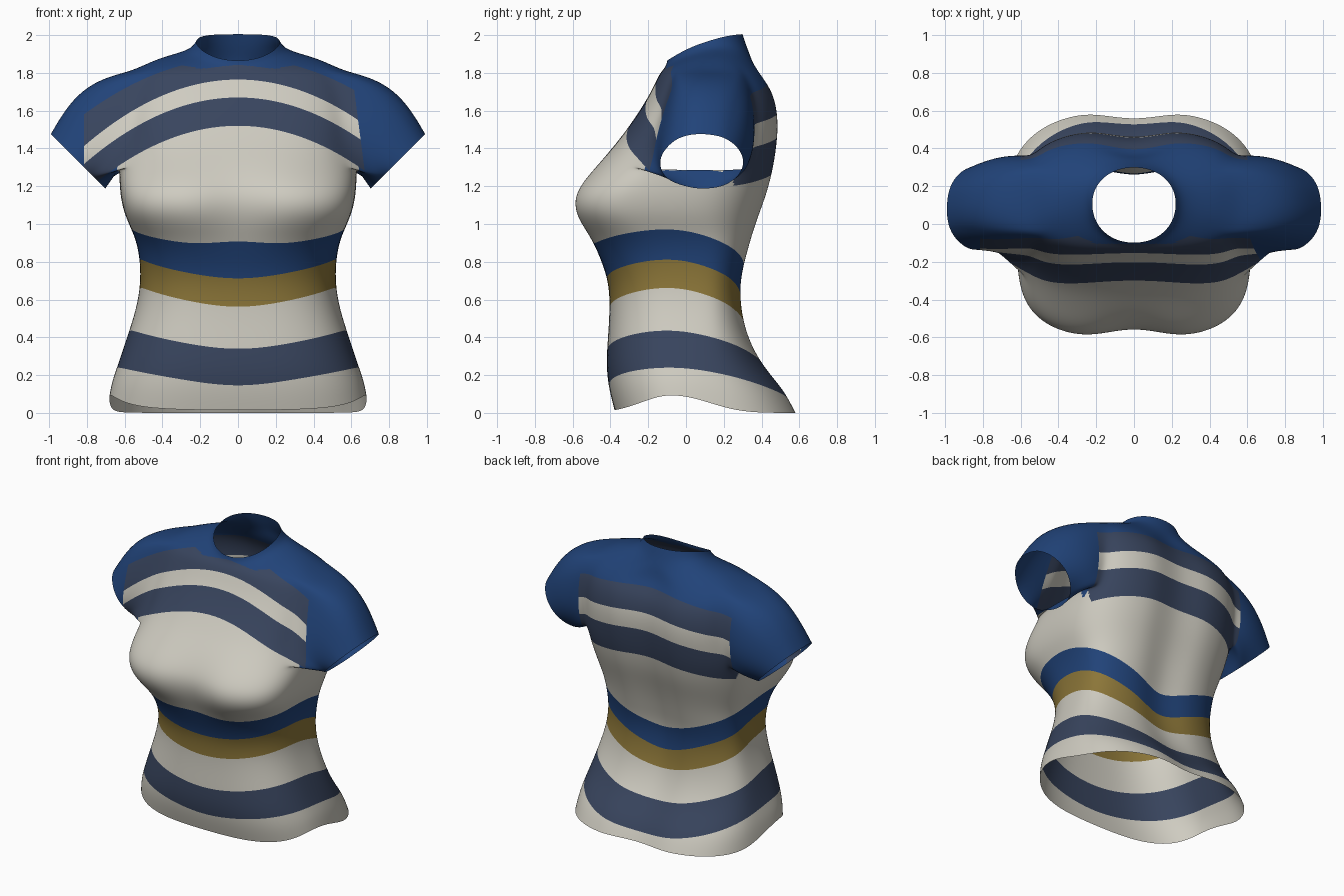
import bpy, bmesh, math
from mathutils import Vector

if "Cube" in bpy.data.objects:
    bpy.data.objects.remove(bpy.data.objects["Cube"])

def material(name, rgb):
    m = bpy.data.materials.new(name)
    m.diffuse_color = (*rgb, 1)
    m.use_nodes = True
    m.node_tree.nodes["Principled BSDF"].inputs["Base Color"].default_value = m.diffuse_color
    return m

WHITE, NAVY, BLUE, GOLD = range(4)
MATS = [material("off_white", (.62, .60, .53)), material("navy_grey", (.040, .059, .112)),
        material("royal_blue", (.015, .056, .19)), material("old_gold", (.26, .18, .04))]

# Torso sections: height, half width, front y, back y
ROWS = [(0.0, .685, -.38, .60), (.12, .67, -.41, .54), (.25, .635, -.425, .42), (.4, .59, -.415, .34),
        (.55, .54, -.405, .305), (.7, .515, -.41, .30), (.85, .525, -.475, .34), (.95, .555, -.54, .37),
        (1.05, .605, -.61, .405), (1.17, .63, -.615, .45), (1.3, .63, -.495, .48), (1.4, .62, -.395, .495),
        (1.5, .62, -.315, .505), (1.6, .62, -.245, .50), (1.7, .60, -.185, .475), (1.79, .55, -.145, .41),
        (1.845, .42, -.12, .35), (1.89, .255, -.105, .322), (1.935, .222, -.10, .30)]
N = 32
ARM_LO, ARM_HI, ARM_HALF = 10, 15, 3      # armhole rows and half its columns

def spow(v, p):
    return math.copysign(abs(v) ** p, v)

def torso_point(row, j):
    z, hw, yf, yb = row
    a = 2 * math.pi * j / N
    s, c = math.sin(a), math.cos(a)
    p = .72 if z < 1.83 else .95
    x = hw * spow(s, p)
    bust = math.exp(-((z - 1.1) / .17) ** 2)
    yc = .03 + .04 * z - .13 * bust
    if c > 0:
        y = yc - (yc - yf) * c ** (p - .26 * bust)
        y += .075 * bust * math.exp(-(x / .16) ** 2)
    else:
        y = yc + (yb - yc) * (-c) ** p
        if z < 1.8:
            y -= .055 * math.exp(-(x / .13) ** 2)          # spine hollow
    lift = max(0, 1 - z / .3)
    z += .1 * lift * math.exp(-((y + .06) / .23) ** 2)     # hem rises at the sides
    if 1.6 < row[0] < 1.86:
        z += .025 * s * s                                  # fuller shoulder
    tilt = max(0, (row[0] - 1.79) / .145)
    z += tilt * (.03 * s * s - .07 * c)                    # neck tilts to the front
    return Vector((x, y, z))

# Torso sheet with two armholes
bm = bmesh.new()
grid = [[bm.verts.new(torso_point(r, j)) for j in range(N)] for r in ROWS]
def in_armhole(i, j):
    return ARM_LO <= i < ARM_HI and any(c - ARM_HALF <= j < c + ARM_HALF for c in (N // 4, 3 * N // 4))
for i in range(len(ROWS) - 1):
    for j in range(N):
        if not in_armhole(i, j):
            k = (j + 1) % N
            bm.faces.new((grid[i][j], grid[i][k], grid[i + 1][k], grid[i + 1][j]))

# Sleeves grown from each armhole to a slanted cuff
STEPS = 5
for side, col in ((1, N // 4), (-1, 3 * N // 4)):
    a, b = col - ARM_HALF, col + ARM_HALF
    loop = [grid[ARM_LO][j] for j in range(a, b)] + [grid[i][b] for i in range(ARM_LO, ARM_HI)]
    loop += [grid[ARM_HI][j] for j in range(b, a, -1)] + [grid[i][a] for i in range(ARM_HI, ARM_LO, -1)]
    start = [v.co.copy() for v in loop]
    prev = loop
    for n in range(1, STEPS + 1):
        t = n / STEPS
        ring = []
        for p in start:
            ang = math.atan2((p.y - .095) / .27, (p.z - 1.545) / .25)
            u, w = math.cos(ang), math.sin(ang)
            cuff = Vector((side * (.845 + .148 * u), .083 + .225 * w, 1.33 + .148 * u))
            bulge = Vector((side * .045, 0, .07)) * max(0, u) + Vector((0, .025, 0)) * max(0, w)
            ring.append(bm.verts.new(p.lerp(cuff, t) + bulge * math.sin(math.pi * t)))
        for k in range(len(ring)):
            m = (k + 1) % len(ring)
            bm.faces.new((prev[k], prev[m], ring[m], ring[k]))
        prev = ring
bmesh.ops.recalc_face_normals(bm, faces=bm.faces)
cage = bpy.data.meshes.new("shirt_cage")
bm.to_mesh(cage)
bm.free()

# Smooth the cage into the final cloth
shirt = bpy.data.objects.new("shirt", cage)
bpy.context.collection.objects.link(shirt)
sub = shirt.modifiers.new("smooth", 'SUBSURF')
sub.levels = sub.render_levels = 3
bpy.context.view_layer.update()
cloth = bpy.data.meshes.new_from_object(shirt.evaluated_get(bpy.context.evaluated_depsgraph_get()))
shirt.modifiers.clear()
shirt.data = cloth
cloth.name = "shirt"
cloth.materials.clear()
for m in MATS:
    cloth.materials.append(m)

# Stripe heights, following the curve of each stripe round the body
def waist_h(x, y, z):
    a = math.atan2(abs(x), -y * 1.2)
    drop = .085 + .07 * min(1, max(0, (z - .2) / .35))       # how far stripes sink at the back
    b = drop / 2
    k = .1 - b
    return z - ((.1 - b) / 2 - .01 + b * math.cos(a) - (.09 + b) / 2 * math.cos(2 * a) - .1 * b + .005)

def blue_top(x, y, z):
    return waist_h(x, y, z) - .88 - (.035 * math.exp(-(x / .2) ** 2) if y < 0 else 0)

def chest_h(x, y, z):
    return z + .53 * x * x

def back_h(x, y, z):
    return z + .22 * x * x

def yoke(x, y, z):
    return z - 1.88 + .45 * x * x

def raglan(x, y, z):
    return x - .61 - .13 * (1.75 - z) if x > 0 else -x - .815

WAIST, CHEST, BACK = (.15, .345, .57, .72), (1.52, 1.67, 1.765), (1.275, 1.47, 1.595, 1.755)
low = lambda c: c.z < 1.15
chest = lambda c: c.z > 1.15 and c.y < .02 and abs(c.x) < .9
back = lambda c: c.z > 1.15 and c.y > .22 and abs(c.x) < .7
cuts = [(lambda x, y, z, t=t: waist_h(x, y, z) - t, low) for t in WAIST] + [(blue_top, low)]
cuts += [(lambda x, y, z, t=t: chest_h(x, y, z) - t, chest) for t in CHEST]
cuts += [(yoke, chest), (raglan, chest)]
cuts += [(lambda x, y, z, t=t: back_h(x, y, z) - t, back) for t in BACK]
cuts += [(lambda x, y, z: abs(x) - .6, back)]

# Cut clean stripe edges into the cloth
bm = bmesh.new()
bm.from_mesh(cloth)
for field, region in cuts:
    val = {v: field(*v.co) for v in bm.verts if region(v.co)}
    new = [v for v, f in val.items() if abs(f) < 1e-5]
    for e in list(bm.edges):
        p, q = e.verts
        if p in val and q in val:
            f, g = val[p], val[q]
            if f * g < 0 and min(abs(f), abs(g)) > 1e-5:
                new.append(bmesh.utils.edge_split(e, p, f / (f - g))[1])
    bmesh.ops.connect_verts(bm, verts=new)

def lower_colour(x, y, z):
    h = waist_h(x, y, z)
    if .15 < h < .345: return NAVY
    if .57 < h < .72: return GOLD
    return BLUE if h >= .72 and blue_top(x, y, z) < 0 else WHITE

def upper_colour(x, y, z):
    ax = abs(x)
    if y < -.105 + .1 * min(1, max(0, (ax - .2) / .25)):     # chest
        h = chest_h(x, y, z)
        if raglan(x, y, z) > 0 or yoke(x, y, z) > 0: return BLUE
        if h < 1.52: return BLUE if ax > .64 else WHITE
        return WHITE if 1.67 < h < 1.765 else NAVY
    if y > .25 and ax < .6:                                  # back
        h = back_h(x, y, z)
        if h > 1.755: return BLUE
        return WHITE if h < 1.275 or 1.47 < h < 1.595 else NAVY
    if y > .2 and ax >= .6 and z > 1.24: return BLUE         # rear of sleeves
    return BLUE if ax > .635 or z > 1.38 else WHITE          # sleeves and yoke

for f in bm.faces:
    x, y, z = f.calc_center_median()
    f.material_index = upper_colour(x, y, z) if z > 1.15 else lower_colour(x, y, z)
    f.smooth = True
bm.to_mesh(cloth)
bm.free()
